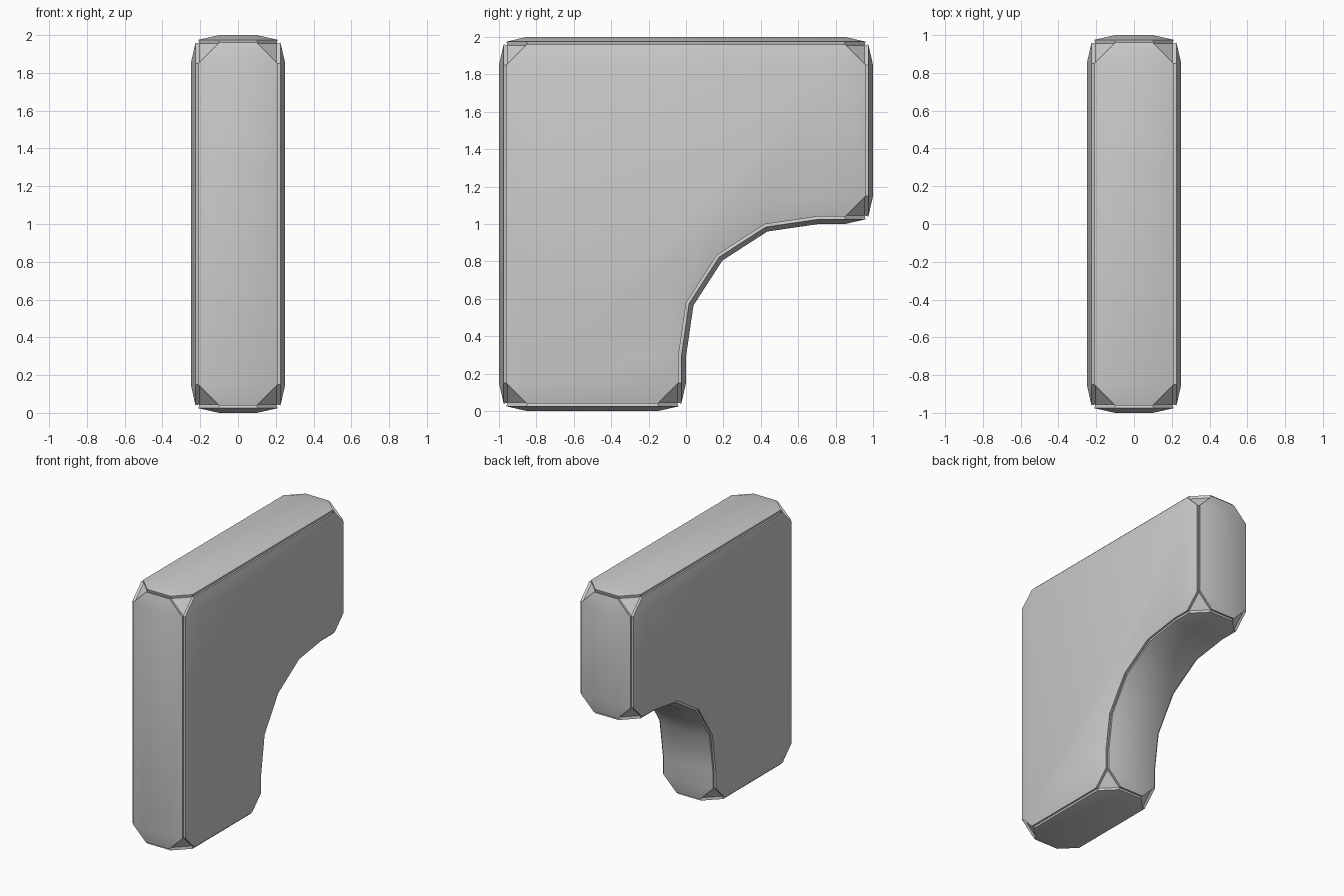
import bpy, bmesh, math
from mathutils import Vector

if "Cube" in bpy.data.objects:
    bpy.data.objects.remove(bpy.data.objects["Cube"])

HALF = 0.25      # half thickness of the slab
MARGIN = 0.15    # width of the border around each panel's flat core
RIM_IN, RIM_DEPTH, GROOVE = 0.04, 0.025, 0.045

bm = bmesh.new()


def yz(y, z, x=0.0):
    return Vector((x, y, z))


def panel(ring, strip):
    """ring: (core point, normal, lateral directions); two laterals make a clipped corner."""
    core = [bm.verts.new(p) for p, n, lats in ring]
    rim = []
    for c, (p, n, lats) in zip(core, ring):
        for l in lats:
            r = bm.verts.new(p + l * (MARGIN - RIM_IN) - n * RIM_DEPTH)
            v = bm.verts.new(p + l * (MARGIN - GROOVE) - n * GROOVE)
            rim.append((c, r, v))
    # flat core
    if strip:
        k = len(core)
        for i in range(k // 2 - 1):
            bm.faces.new((core[i], core[i + 1], core[k - 2 - i], core[k - 1 - i]))
    else:
        bm.faces.new(core)
    # sloped border and the groove wall below it
    for i, (c0, r0, v0) in enumerate(rim):
        c1, r1, v1 = rim[(i + 1) % len(rim)]
        bm.faces.new((c0, r0, r1) if c0 is c1 else (c0, r0, r1, c1))
        bm.faces.new((r0, v0, v1, r1))


# Perimeter runs, each stopping MARGIN short of its corners
M = MARGIN
runs = [
    [yz(-M, 0), yz(-1 + M, 0)],
    [yz(-1, M), yz(-1, 2 - M)],
    [yz(-1 + M, 2), yz(1 - M, 2)],
    [yz(1, 2 - M), yz(1, 1 + M)],
    [yz(1 - M, 1), yz(0.71, 1), yz(0.435, 0.96), yz(0.195, 0.805),
     yz(0.04, 0.565), yz(0, 0.29), yz(0, M)],
]

X = Vector((1, 0, 0))
side_ring = []
for run in runs:
    tang = [(b - a).normalized() for a, b in zip(run, run[1:])]
    seg_n = [Vector((0, -t.z, t.y)) for t in tang]
    # mitred outward normals
    norms = [seg_n[0]]
    for a, b in zip(seg_n, seg_n[1:]):
        m = (a + b).normalized()
        norms.append(m / m.dot(a))
    norms.append(seg_n[-1])

    # narrow panel across the thickness
    ring = []
    last = len(run) - 1
    for s in (1, -1):
        row = []
        for i, (p, n) in enumerate(zip(run, norms)):
            lats = [X * s]
            if i == 0:
                lats = [-tang[0], X] if s > 0 else [X * -1, -tang[0]]
            if i == last:
                lats = [X, tang[-1]] if s > 0 else [tang[-1], X * -1]
            row.append((p + X * s * (HALF - MARGIN), n, lats))
        ring += row if s > 0 else row[::-1]
    panel(ring, True)

    # matching border of the big side panels
    side_ring.append([(p - n * MARGIN, n) for p, n in zip(run, norms)])

# Big side panels: neighbouring runs share their corner core point
for s in (1, -1):
    ring = []
    for i, pts in enumerate(side_ring):
        prev_n = side_ring[i - 1][-1][1]
        ring.append((pts[0][0] + X * s * HALF, X * s, [prev_n, pts[0][1]]))
        for p, n in pts[1:-1]:
            ring.append((p + X * s * HALF, X * s, [n]))
    panel(ring, False)

# Join the groove bottoms and close the clipped corners
bmesh.ops.remove_doubles(bm, verts=bm.verts[:], dist=0.002)
bmesh.ops.holes_fill(bm, edges=[e for e in bm.edges if e.is_boundary], sides=4)
bmesh.ops.recalc_face_normals(bm, faces=bm.faces[:])

mesh = bpy.data.meshes.new("corner_bracket")
bm.to_mesh(mesh)
bm.free()
obj = bpy.data.objects.new("corner_bracket", mesh)
bpy.context.collection.objects.link(obj)
bpy.context.view_layer.objects.active = obj
obj.select_set(True)
bpy.ops.object.shade_smooth_by_angle(angle=math.radians(32))
